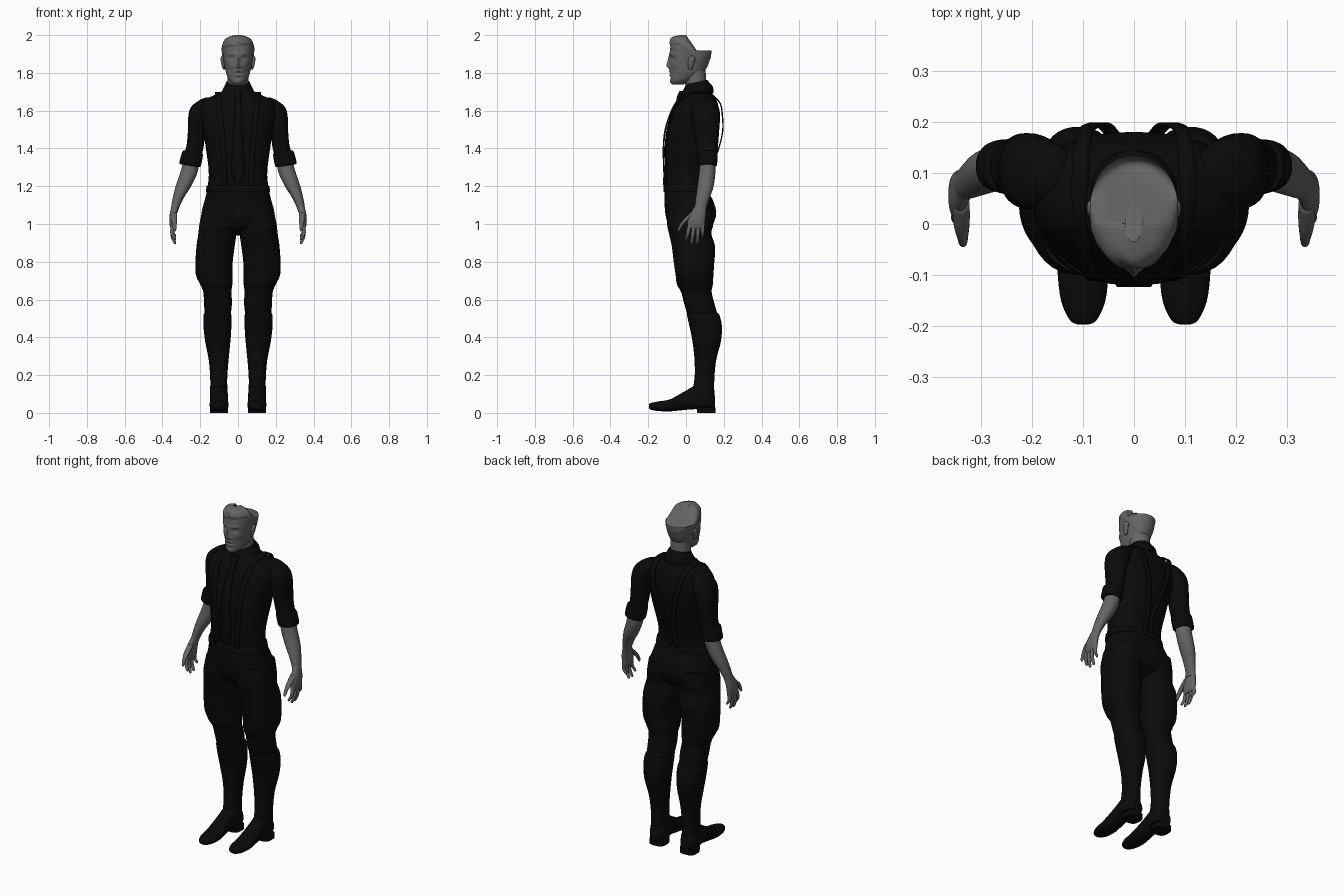
import bpy, bmesh
from math import cos, sin, pi, exp, copysign
from mathutils import Vector

if "Cube" in bpy.data.objects:
    bpy.data.objects.remove(bpy.data.objects["Cube"])

CM = 0.01
parts = []


def material(name, value):
    mat = bpy.data.materials.new(name)
    mat.use_nodes = True
    colour = (value, value, value, 1)
    mat.diffuse_color = colour
    shader = mat.node_tree.nodes["Principled BSDF"]
    shader.inputs["Base Color"].default_value = colour
    shader.inputs["Roughness"].default_value = 0.9
    return mat


skin = material("grey skin", 0.13)
cloth = material("black cloth", 0.003)


def finish(name, bm, mat):
    bmesh.ops.recalc_face_normals(bm, faces=bm.faces[:])
    mesh = bpy.data.meshes.new(name)
    bm.to_mesh(mesh)
    bm.free()
    mesh.materials.append(mat)
    obj = bpy.data.objects.new(name, mesh)
    bpy.context.collection.objects.link(obj)
    parts.append(obj)
    return obj


def smooth_path(points, steps):
    """Catmull-Rom interpolation through tuples of any length."""
    pts = [Vector(p) for p in points]
    out = []
    for i in range(len(pts) - 1):
        a, b, c, d = pts[max(i - 1, 0)], pts[i], pts[i + 1], pts[min(i + 2, len(pts) - 1)]
        for k in range(steps):
            t = k / steps
            out.append(b + (c - a) * (t / 2) + (a * 2 - b * 5 + c * 4 - d) * (t * t / 2)
                       + (b * 3 - a - c * 3 + d) * (t ** 3 / 2))
    return out + [pts[-1]]


def loft(name, rings, mat, side=1, along="z", power=2.3, seg=36, steps=4, shape=None):
    """Skin rings of (position, x min, x max, other min, other max) in centimetres."""
    bm = bmesh.new()
    loops = []
    for t, x0, x1, o0, o1 in smooth_path(rings, steps):
        loop = []
        for k in range(seg):
            c, s = cos(2 * pi * k / seg), sin(2 * pi * k / seg)
            x = (x0 + x1) / 2 + (x1 - x0) / 2 * copysign(abs(c) ** (2 / power), c)
            o = (o0 + o1) / 2 + (o1 - o0) / 2 * copysign(abs(s) ** (2 / power), s)
            co = Vector((x, o, t) if along == "z" else (x, t, o)) * CM
            co.x *= side
            loop.append(bm.verts.new(shape(co) if shape else co))
        loops.append(loop)
    for a, b in zip(loops, loops[1:]):
        for k in range(seg):
            n = (k + 1) % seg
            bm.faces.new((a[k], a[n], b[n], b[k]))
    bm.faces.new(loops[0])
    bm.faces.new(loops[-1])
    return finish(name, bm, mat)


def centred(rings):
    return [(z, -w, w, y0, y1) for z, w, y0, y1 in rings]


def round_rings(points):
    return [(z, x - r, x + r, y - r, y + r) for x, y, z, r in points]


# Shirt body, with its surface depth available to the straps and tie
shirt = [(114, 17, -10, 12), (120, 16, -11, 11), (128, 15.5, -11, 12), (140, 17, -11.3, 15.5),
         (150, 18.5, -10.3, 17.5), (158, 20, -8, 18), (163, 19.5, -5.5, 17), (166, 17, -3.5, 16),
         (168.5, 12, -2, 14.5), (171, 7, -1, 12.5)]
loft("shirt_body", centred(shirt), cloth, seg=64)


def surface(x, z, front):
    for a, b in zip(shirt, shirt[1:]):
        if a[0] <= z <= b[0]:
            f = (z - a[0]) / (b[0] - a[0])
            w, y0, y1 = [p + (q - p) * f for p, q in zip(a[1:], b[1:])]
            bulge = max(0, 1 - abs(x / w) ** 2.3) ** (1 / 2.3) * (y1 - y0) / 2
            return (y0 + y1) / 2 + (-bulge if front else bulge)


def ribbon(name, points, side=1, thick=0.007):
    """Flat band through (x, y, z, half width) points."""
    bm = bmesh.new()
    rows = []
    for x, y, z, w in smooth_path(points, 5):
        rows.append([bm.verts.new(Vector((side * (x + d * w), y, z)) * CM) for d in (-1, 0, 1)])
    for a, b in zip(rows, rows[1:]):
        for k in range(2):
            bm.faces.new((a[k], a[k + 1], b[k + 1], b[k]))
    obj = finish(name, bm, cloth)
    mod = obj.modifiers.new("thickness", "SOLIDIFY")
    mod.thickness, mod.offset = thick, 0


# Trouser seat and waistband
loft("trouser_seat", centred([(94, 5, -2, 7), (97, 14, -7, 12), (101, 19, -9.8, 14.8), (106, 19.3, -11, 16),
                              (112, 17.8, -11.4, 14.5), (117, 16.5, -11.5, 12), (119.5, 16.3, -11.5, 11.5)]),
     cloth, seg=56)
loft("waistband", centred([(117, 16.8, -11.8, 12.2), (117.5, 17, -12, 12.2), (120, 16.6, -11.8, 11.8),
                           (120.5, 16.2, -11.4, 11.4)]), cloth, seg=56, steps=2)

# Collar dips towards the throat
def dip(co):
    co.z += 0.2 * (co.y - 0.07)
    return co


loft("collar", centred([(168, 9, -3, 14.5), (171, 8.2, -2.4, 14.3), (173.5, 7, -1, 12.6), (175.5, 6.2, 0, 11.2)]),
     cloth, shape=dip, power=2)
loft("neck", centred([(166, 6, 0, 11), (172, 5.6, 0, 10.8), (178, 5.6, -1, 10.6), (184, 5.5, 0, 10)]), skin, power=2)

# Necktie with knot
tie = [(170, 1.2), (167, 1.3), (160, 1.8), (150, 2.4), (140, 3), (128, 3.5), (124, 2.4), (120.5, 0.3)]
ribbon("necktie", [(0, surface(0, z, True) - 0.6, z, w) for z, w in tie], thick=0.009)
loft("tie_knot", centred([(165.5, 1, -5.2, -3), (168, 1.8, -4.6, -1.5), (170.5, 1.9, -3.4, 0)]), cloth)

# Head: facial features are gaussian bumps (x, z, x radius, z radius, forward depth)
features = [(0, 184, 1, 1.6, 1.7), (0, 187, 0.8, 2.2, 1), (1.5, 183.3, 0.7, 0.7, 0.6),
            (3.3, 187.8, 1.6, 1, -1), (3.2, 187.7, 1, 0.5, 0.3), (3.2, 190, 2.2, 0.7, 0.45),
            (0, 180.9, 2, 0.45, 0.5), (0, 179.8, 2.4, 0.3, -0.3), (0, 178.8, 1.7, 0.5, 0.5),
            (0, 177.3, 2.2, 0.5, -0.3), (0, 175.5, 1.8, 1.2, 0.4), (4.6, 184.5, 1.5, 1.5, 0.3),
            (4, 181, 1.2, 2, -0.4)]


def sculpt(co):
    x, y, z = co / CM
    if y < 0:
        fade = min(1, -y / 4)
        for fx, fz, rx, rz, depth in features:
            for mx in {fx, -fx}:
                co.y -= CM * fade * depth * exp(-((x - mx) / rx) ** 2 - ((z - fz) / rz) ** 2)
    # Swept hair: raised above a hairline that drops behind the ears
    line = 194.3 + 0.1 * x if y < -2 else 194 - 1.1 * (y + 2)
    lift = max(0, min(1, (z - line) / 0.8))
    co.x *= 1 + 0.05 * lift
    if y < 0:
        co.y -= 0.004 * lift * (1 + 0.5 * sin(x * 1.1 + z * 0.8))
    # Crown slopes down towards the back
    co.z -= max(0, z - 192) * max(0, y) * 0.0018
    return co


loft("head", centred([(173.8, 1.5, -7, -2), (174.6, 3.3, -7.9, 1), (176.3, 4.8, -8.2, 3.5), (179, 6, -8.4, 8),
                      (182, 6.8, -8.6, 10.6), (186, 7.6, -8.6, 12.3), (190, 8.1, -8.6, 13.2), (194, 8.2, -8.3, 13.3),
                      (197, 7.2, -8, 12), (199, 5, -6.5, 9), (200, 1.5, -3, 4)]),
     skin, shape=sculpt, power=2.15, seg=112, steps=9)

# Shoulder to foot parts, built once for each side
for side, label in ((1, "left"), (-1, "right")):
    loft(label + "_ear", [(181.8, 7, 7.8, 1.5, 2.8), (183, 7, 8.4, 1, 3.6), (186, 7.2, 9.1, 1, 4.6),
                          (188, 7.3, 9.2, 1.6, 4.8), (189, 7.6, 8.6, 2.4, 4)], skin, side, power=2, seg=20)
    loft(label + "_sleeve", [(167, 14, 17, 8, 13), (165.5, 12, 20.5, 5, 15), (162, 13, 24.8, 3, 17),
                             (157, 15, 26.3, 3, 17.8), (150, 17.3, 26.5, 4, 17.6), (142, 18, 27.2, 5.5, 17),
                             (136, 19.3, 29, 6, 16.5)], cloth, side)
    # Turned-up cuff tilts with the arm
    def tilt(co):
        co.z += 0.15 * (abs(co.x) - 0.25)
        return co
    loft(label + "_cuff", [(138.3, 19.5, 28, 6.5, 16), (138, 18.6, 29.3, 5.8, 16.6), (134.5, 19, 30.4, 6, 16.6),
                           (131.2, 19.8, 31, 6.3, 16.4), (130.8, 21, 30, 7.5, 15.5)], cloth, side, shape=tilt)
    loft(label + "_forearm", [(135, 20.5, 28.5, 7.5, 15.5), (128, 21.2, 30.3, 7, 15.6), (120, 24.8, 33, 6, 14.6),
                              (114, 28.6, 34.5, 5.2, 12.6), (109, 31, 35.4, 4.6, 11), (106, 32, 35.8, 3.4, 10.6)],
         skin, side, power=2)
    loft(label + "_palm", [(110, 31.3, 35, 5, 10.6), (106, 32.2, 36, 2.6, 10.6), (102, 32.6, 36.4, 1, 10.2),
                           (98.5, 33, 36, 0.8, 9.8), (97.3, 33.6, 35.4, 1.6, 9)], skin, side, seg=24)
    # Fingers and thumb
    for k, (tip_y, tip_z) in enumerate([(0.2, 91.5), (3, 89.3), (6, 89.5), (8.8, 93)]):
        base_y = 1.9 + 2.3 * k
        mid = (99 + tip_z) / 2
        loft(label + "_finger_%d" % (k + 1),
             round_rings([(34.6, base_y, 99.5, 1.1), (34.8, (base_y + tip_y) / 2, mid, 1),
                          (33.6, tip_y, tip_z + 1, 0.8), (33.3, tip_y, tip_z, 0.3)]), skin, side, power=2, seg=14)
    loft(label + "_thumb", round_rings([(33.8, 4, 106, 1.6), (33.8, 0.3, 102.5, 1.6), (33.6, -2.4, 99.5, 1.1),
                                        (33.5, -3.7, 97, 0.8), (33.5, -4, 96, 0.3)]), skin, side, power=2, seg=14)

    # Breeches flare over the thigh and tuck in at the knee
    loft(label + "_breeches", [(108, 1, 18.8, -9.5, 14.5), (100, 0.5, 20.4, -10, 14.5), (95, 0.8, 21, -9, 13.4),
                               (88, 1.8, 22, -7.5, 15.4), (80, 2.8, 22.5, -6.5, 15), (73, 3, 22.3, -5.5, 14.5),
                               (68, 3, 20, -4.8, 14.2), (64, 3.5, 18.4, -2.6, 13.6), (58, 3.2, 18, -1, 15),
                               (51, 4, 17.6, 1, 17)], cloth, side)
    loft(label + "_boot_shaft", [(53, 4.5, 17.2, 1, 16), (52, 3.6, 18.2, 0.5, 17.6), (46, 3.5, 18.3, 1.8, 19),
                                 (38, 4, 17.4, 3.4, 18.5), (28, 5, 15.5, 4.5, 16), (18, 5.7, 14.7, 4.5, 15),
                                 (10, 5.5, 14.8, 3, 15), (4, 5.4, 14.8, 3, 15.2)], cloth, side)
    loft(label + "_shoe", [(-19.7, 9, 11, 3, 4.4), (-18.8, 7.3, 12.6, 1.8, 5.2), (-15, 5.6, 14.3, 1, 6),
                           (-9, 5, 15, 0.8, 7), (-4, 5.2, 14.9, 1.2, 9.5), (2, 5.6, 14.6, 1.8, 13),
                           (7, 5.4, 14.8, 2, 15.5), (12, 5.4, 14.8, 2, 14), (15.3, 7, 13, 2.2, 9)],
         cloth, side, along="y")
    loft(label + "_heel", [(0, 5.2, 14.8, 6, 15.5), (2.8, 5.2, 14.8, 5.5, 15.6)], cloth, side, power=3, steps=1)

    # Braces: flat at the front, over the shoulder, hanging loose at the back
    front = [(x, surface(x, z, True) - 0.5, z, 1.4) for x, z in
             ((7, 120), (7.5, 135), (8.5, 148), (9.5, 158), (10, 164))]
    over = [(10.3, 1, 168.3, 1.6), (10.5, 7, 169.6, 1.8), (10.3, 13, 168.8, 1.6)]
    back = [(9.5, 18, 164, 1.4), (8, 19.3, 157, 1.4), (6, 19.4, 149, 1.4), (4, 17.3, 140, 1.4),
            (1.5, 13.4, 129, 1.4), (2.5, 11.8, 120, 1.4)]
    ribbon(label + "_brace", front + over + back, side)

# Smooth shading that keeps hard rims
for obj in parts:
    obj.select_set(True)
bpy.context.view_layer.objects.active = parts[0]
bpy.ops.object.shade_smooth_by_angle(angle=0.8)
